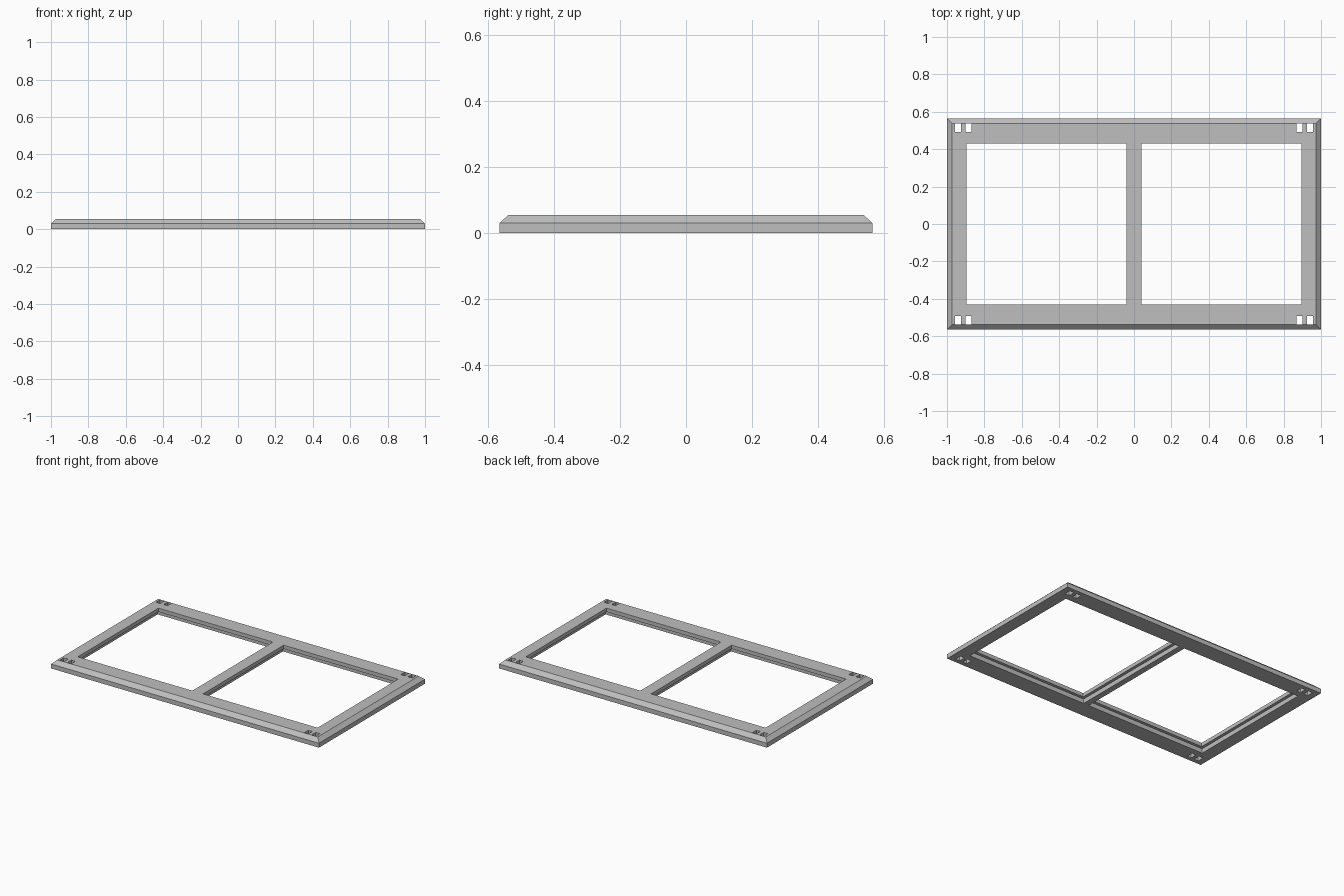
import bpy, bmesh

cube = bpy.data.objects.get("Cube")
if cube:
    bpy.data.objects.remove(cube, do_unlink=True)

HALF_X, HALF_Y, HEIGHT = 1.0, 0.565, 0.055
BEVEL, BEVEL_Z = 0.027, 0.03
REBATE, LEDGE_Z = 0.02, 0.03

grey = bpy.data.materials.new("plain grey")
grey.use_nodes = True
grey.diffuse_color = (0.52, 0.52, 0.52, 1)
grey.node_tree.nodes["Principled BSDF"].inputs["Base Color"].default_value = grey.diffuse_color


def make_object(name, bm):
    bmesh.ops.recalc_face_normals(bm, faces=bm.faces[:])
    mesh = bpy.data.meshes.new(name)
    bm.to_mesh(mesh)
    bm.free()
    mesh.materials.append(grey)
    obj = bpy.data.objects.new(name, mesh)
    bpy.context.collection.objects.link(obj)
    return obj


def stacked_slab(name, rings):
    """Solid through rectangles given as (x0, x1, y0, y1, z), bottom to top."""
    bm = bmesh.new()
    loops = [[bm.verts.new((x, y, z)) for x, y in ((x0, y0), (x1, y0), (x1, y1), (x0, y1))]
             for x0, x1, y0, y1, z in rings]
    for low, high in zip(loops, loops[1:]):
        for i in range(4):
            j = (i + 1) % 4
            bm.faces.new((low[i], low[j], high[j], high[i]))
    bm.faces.new(loops[0])
    bm.faces.new(loops[-1])
    return make_object(name, bm)


def outline(inset, z):
    x, y = HALF_X - inset, HALF_Y - inset
    return (-x, x, -y, y, z)


# Frame slab with a sloped upper rim
frame = stacked_slab("window_frame", [outline(0, 0), outline(0, BEVEL_Z), outline(BEVEL, HEIGHT)])

cutters = []
for side in (-1, 1):
    # Window opening, widened underneath to leave a ledge
    x0, x1 = sorted((side * 0.04, side * 0.895))
    y = 0.43
    wide = (x0 - REBATE, x1 + REBATE, -y - REBATE, y + REBATE)
    narrow = (x0, x1, -y, y)
    cutters.append(stacked_slab("opening_cutter", [
        wide + (-0.05,), wide + (LEDGE_Z,), narrow + (LEDGE_Z,), narrow + (0.1,)]))
    # Pairs of through slots at the corners
    for end in (-1, 1):
        for near, far in ((0.87, 0.90), (0.925, 0.957)):
            slot = (*sorted((side * near, side * far)), *sorted((end * 0.492, end * 0.537)))
            cutters.append(stacked_slab("slot_cutter", [slot + (-0.05,), slot + (0.1,)]))

for cutter in cutters:
    cutter.hide_render = True
    cut = frame.modifiers.new("cut", 'BOOLEAN')
    cut.operation = 'DIFFERENCE'
    cut.solver = 'EXACT'
    cut.object = cutter

# Bake the cuts and discard the cutters
bpy.context.view_layer.update()
evaluated = frame.evaluated_get(bpy.context.evaluated_depsgraph_get())
frame_mesh = bpy.data.meshes.new_from_object(evaluated)
frame.modifiers.clear()
frame.data = frame_mesh
for cutter in cutters:
    bpy.data.objects.remove(cutter, do_unlink=True)
